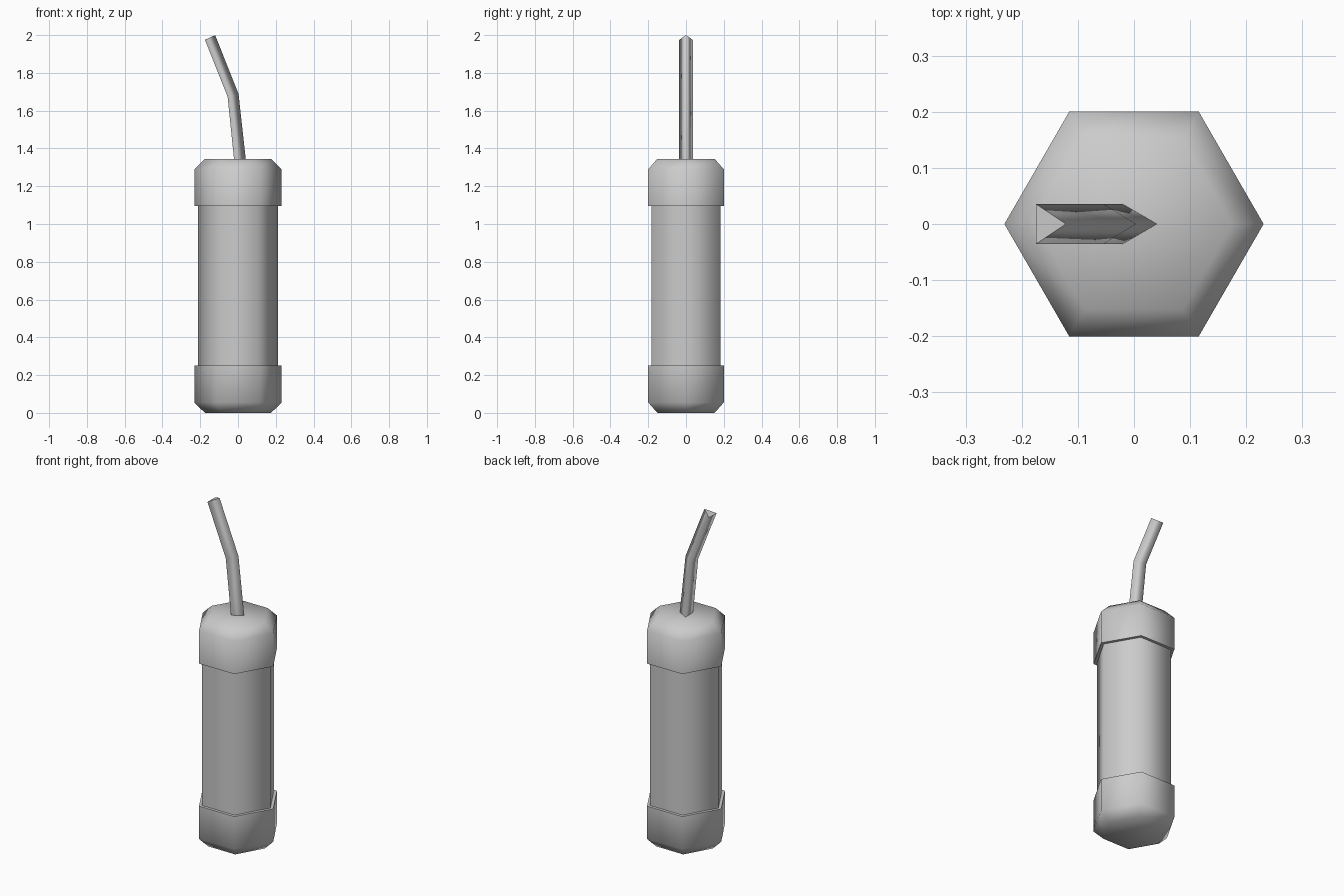
import bpy, bmesh, math
from mathutils import Vector

if "Cube" in bpy.data.objects:
    bpy.data.objects.remove(bpy.data.objects["Cube"])


def loft(name, rings, cap_start=False, cap_end=False, angle=None):
    """Skin closed rings of points; optionally close the ends."""
    bm = bmesh.new()
    loops = [[bm.verts.new(p) for p in ring] for ring in rings]
    n = len(loops[0])
    for a, b in zip(loops, loops[1:]):
        for i in range(n):
            j = (i + 1) % n
            bm.faces.new((a[i], a[j], b[j], b[i])).smooth = True
    if cap_start:
        bm.faces.new(loops[0][::-1])
    if cap_end:
        bm.faces.new(loops[-1])
    mesh = bpy.data.meshes.new(name)
    bm.to_mesh(mesh)
    bm.free()
    obj = bpy.data.objects.new(name, mesh)
    bpy.context.collection.objects.link(obj)
    if angle is not None:
        bpy.context.view_layer.objects.active = obj
        obj.select_set(True)
        bpy.ops.object.shade_smooth_by_angle(angle=math.radians(angle))
        obj.select_set(False)
    return obj


def polygon(r, z, sides=6):
    return [Vector((r * math.cos(2 * math.pi * i / sides),
                    r * math.sin(2 * math.pi * i / sides), z)) for i in range(sides)]


# Hexagonal tube and its two chamfered end caps
R_TUBE, R_CAP, R_END = 0.212, 0.231, 0.175
loft("tube", [polygon(R_TUBE, 0.25), polygon(R_TUBE, 1.095)], angle=65)
loft("bottom_cap", [polygon(r, z) for r, z in
                    ((R_END, 0), (R_CAP, 0.055), (R_CAP, 0.25), (R_TUBE, 0.25))],
     cap_start=True, angle=65)
loft("top_cap", [polygon(r, z) for r, z in
                 ((R_TUBE, 1.095), (R_CAP, 1.095), (R_CAP, 1.29), (R_END, 1.345))],
     cap_end=True, angle=65)

# Bent three-sided fuse: each ring is (back edge x, z) and (front corner x, z)
fuse_rings = []
for (xb, zb), (xf, zf) in (((-0.021, 1.343), (0.041, 1.343)),
                           ((-0.055, 1.673), (0.003, 1.688)),
                           ((-0.175, 1.975), (-0.121, 2.0))):
    fuse_rings.append([Vector((xf, 0, zf)), Vector((xb, 0.036, zb)),
                       Vector((xb, -0.036, zb))])
loft("fuse", fuse_rings, cap_end=True)
